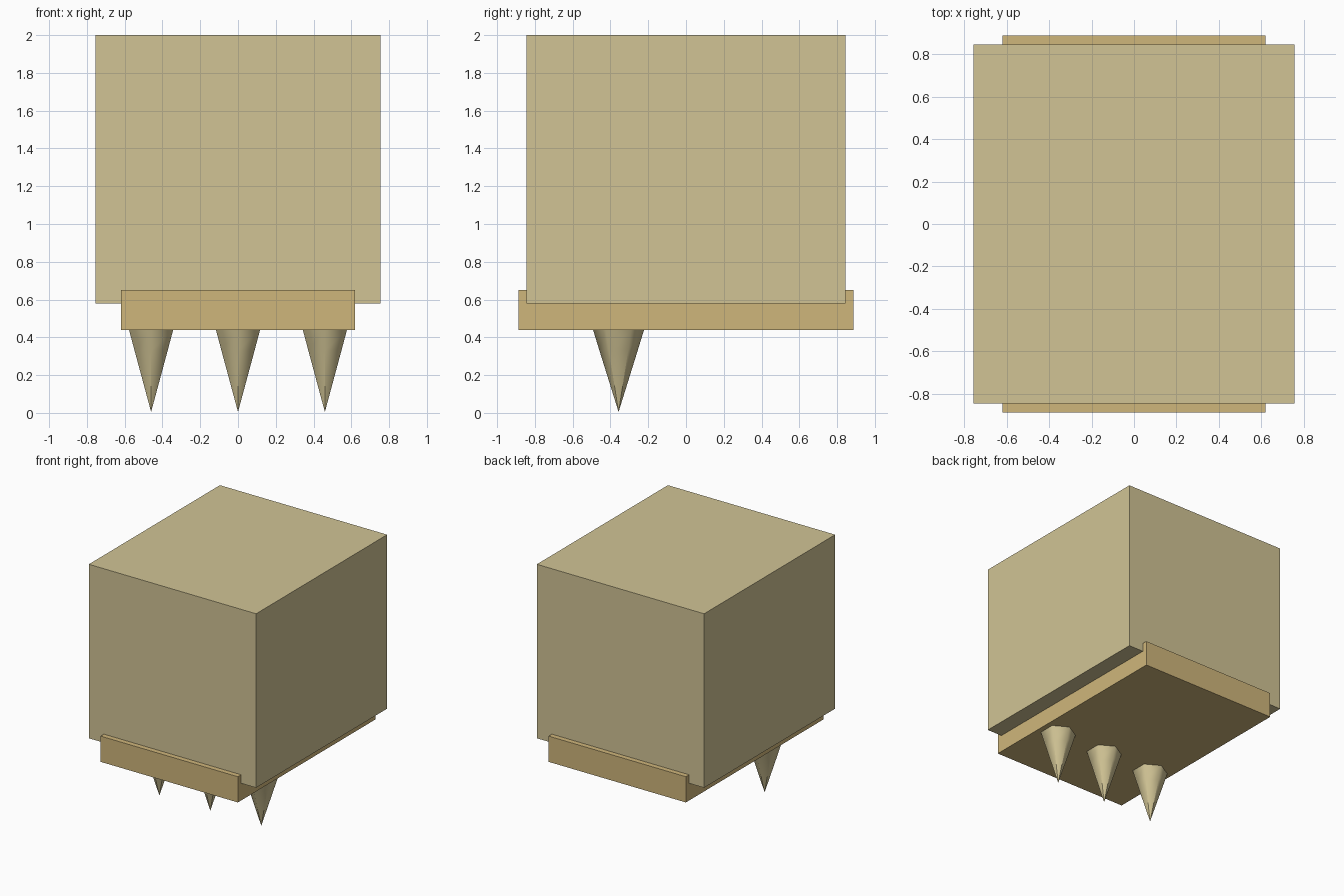
import bpy, bmesh, math

if "Cube" in bpy.data.objects:
    bpy.data.objects.remove(bpy.data.objects["Cube"])


def material(name, rgb):
    m = bpy.data.materials.new(name)
    lin = [((c / 255 + 0.055) / 1.055) ** 2.4 for c in rgb]
    m.diffuse_color = (*lin, 1.0)
    m.use_nodes = True
    m.node_tree.nodes["Principled BSDF"].inputs["Base Color"].default_value = m.diffuse_color
    return m


beige = material("pale beige", (209, 196, 149))
tan = material("warm tan", (207, 182, 123))


def box(name, half_x, half_y, z0, z1, mat):
    bpy.ops.mesh.primitive_cube_add(size=1, location=(0, 0, (z0 + z1) / 2))
    ob = bpy.context.object
    ob.name = name
    ob.scale = (2 * half_x, 2 * half_y, z1 - z0)
    bpy.ops.object.transform_apply(location=False, rotation=False, scale=True)
    ob.data.materials.append(mat)


def spike(name, x, y, mat, radius=0.135, top=0.44, mid=0.33):
    # Six-sided point with crisp lower edges that soften towards the top
    bm = bmesh.new()
    tip = bm.verts.new((0, 0, 0.005))

    def ring(z):
        r = radius * z / top
        return [bm.verts.new((r * math.sin(i * math.pi / 3),
                              -r * math.cos(i * math.pi / 3), z)) for i in range(6)]

    low, high = ring(mid), ring(top)
    for i in range(6):
        j = (i + 1) % 6
        bm.faces.new((tip, low[j], low[i]))
        bm.faces.new((low[i], low[j], high[j], high[i]))
    cap = bm.faces.new(high)
    bmesh.ops.recalc_face_normals(bm, faces=bm.faces)
    for f in bm.faces:
        f.smooth = f is not cap
    for e in list(tip.link_edges) + list(cap.edges):
        e.smooth = False
    me = bpy.data.meshes.new(name)
    bm.to_mesh(me)
    bm.free()
    me.materials.append(mat)
    ob = bpy.data.objects.new(name, me)
    ob.location = (x, y, 0)
    bpy.context.collection.objects.link(ob)


# Large block resting in a shallow tray
box("main_block", 0.755, 0.845, 0.58, 2.0, beige)
box("base_plate", 0.62, 0.887, 0.44, 0.65, tan)

# Row of three points under the plate
for label, x in (("left", -0.46), ("middle", 0.0), ("right", 0.46)):
    spike(label + "_spike", x, -0.357, beige)
